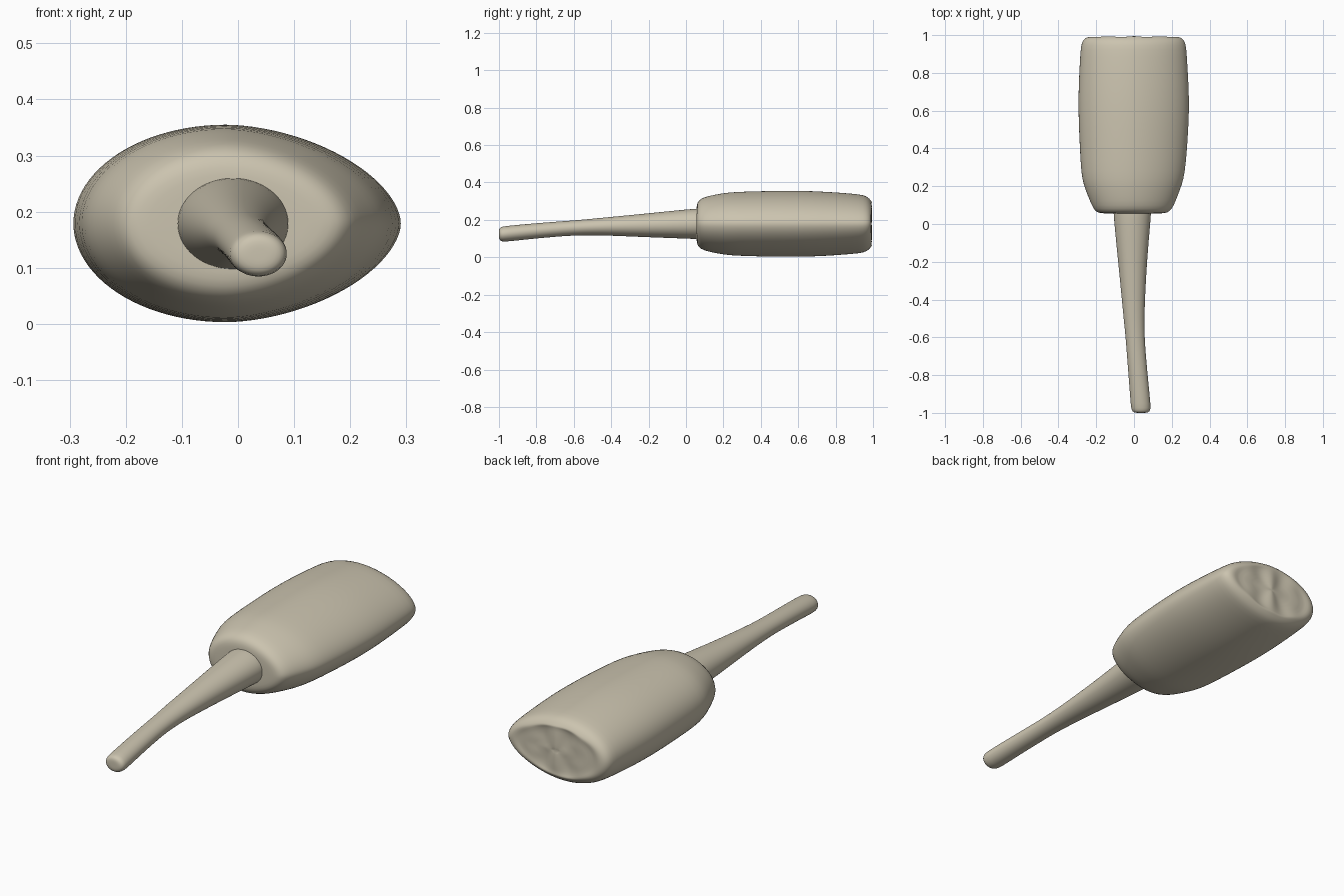
import bpy, bmesh, math

clay = bpy.data.materials.new("warm_beige")
clay.diffuse_color = (0.60, 0.55, 0.43, 1)
SEG = 48


def loft(name, rings):
    """Skin a list of closed point rings and cap both ends."""
    bm = bmesh.new()
    loops = [[bm.verts.new(p) for p in ring] for ring in rings]
    for a, b in zip(loops, loops[1:]):
        for i in range(SEG):
            j = (i + 1) % SEG
            bm.faces.new((a[i], a[j], b[j], b[i]))
    for end in (loops[0], loops[-1]):
        mid = bm.verts.new([sum(v.co[k] for v in end) / SEG for k in range(3)])
        for i in range(SEG):
            bm.faces.new((end[i], end[(i + 1) % SEG], mid))
    bmesh.ops.recalc_face_normals(bm, faces=bm.faces)
    for f in bm.faces:
        f.smooth = True
    me = bpy.data.meshes.new(name)
    bm.to_mesh(me)
    bm.free()
    me.materials.append(clay)
    ob = bpy.data.objects.new(name, me)
    bpy.context.collection.objects.link(ob)
    sub = ob.modifiers.new("smooth", "SUBSURF")
    sub.levels = sub.render_levels = 1
    return ob


def head_ring(y, x0, x1, rz, wave=0.0):
    """Lopsided oval: round on the left, more pointed on the right."""
    cx = (x0 + x1) / 2 - 0.02 * (x1 - x0) / 0.588
    pts = []
    for i in range(SEG):
        t = 2 * math.pi * i / SEG
        c, s = math.cos(t), math.sin(t)
        n = 1.75 if c > 0 else 2.0
        x = cx + ((x1 - cx) if c > 0 else (cx - x0)) * math.copysign(abs(c) ** (2 / n), c)
        z = 0.179 + rz * math.copysign(abs(s) ** (2 / n), s)
        pts.append((x, y + wave * math.cos(x * 2 * math.pi / 0.13), z))
    return pts


# Head body: y, left x, right x, half height
head = [(0.056, -0.05, 0.04, 0.03), (0.056, -0.14, 0.13, 0.075),
        (0.057, -0.18, 0.165, 0.10), (0.066, -0.205, 0.19, 0.125),
        (0.095, -0.222, 0.21, 0.143), (0.15, -0.245, 0.232, 0.155),
        (0.21, -0.268, 0.255, 0.166), (0.27, -0.28, 0.27, 0.171),
        (0.40, -0.287, 0.282, 0.175), (0.60, -0.296, 0.294, 0.178),
        (0.75, -0.293, 0.289, 0.172), (0.90, -0.285, 0.28, 0.161),
        (0.95, -0.28, 0.275, 0.154), (0.975, -0.27, 0.265, 0.142),
        (0.99, -0.25, 0.245, 0.122)]
rings = [head_ring(*r) for r in head]
# Rippled, slightly sunken back panel
for f, y, w in ((0.76, 0.993, 0.002), (0.68, 0.988, 0.004), (0.5, 0.988, 0.007),
                (0.3, 0.988, 0.007), (0.1, 0.988, 0.007)):
    rings.append(head_ring(y, -0.29 * f, 0.285 * f, 0.155 * f, w))
loft("head", rings)

# Tapered, slightly bent handle: y, centre x, centre z, x radius, z radius
handle = [(-1.0, 0.037, 0.124, 0.02, 0.016), (-0.998, 0.037, 0.124, 0.038, 0.03),
          (-0.988, 0.037, 0.124, 0.049, 0.039), (-0.965, 0.036, 0.125, 0.053, 0.042),
          (-0.85, 0.026, 0.137, 0.051, 0.041), (-0.70, 0.013, 0.150, 0.050, 0.040),
          (-0.60, 0.006, 0.157, 0.050, 0.040), (-0.50, 0.000, 0.162, 0.055, 0.044),
          (-0.40, -0.003, 0.166, 0.061, 0.050), (-0.20, -0.008, 0.171, 0.076, 0.064),
          (0.0, -0.009, 0.178, 0.095, 0.078), (0.07, -0.009, 0.179, 0.100, 0.082),
          (0.10, -0.009, 0.179, 0.100, 0.082)]
loft("handle", [[(cx + rx * math.cos(2 * math.pi * i / SEG), y,
                  cz + rz * math.sin(2 * math.pi * i / SEG)) for i in range(SEG)]
                for y, cx, cz, rx, rz in handle])
